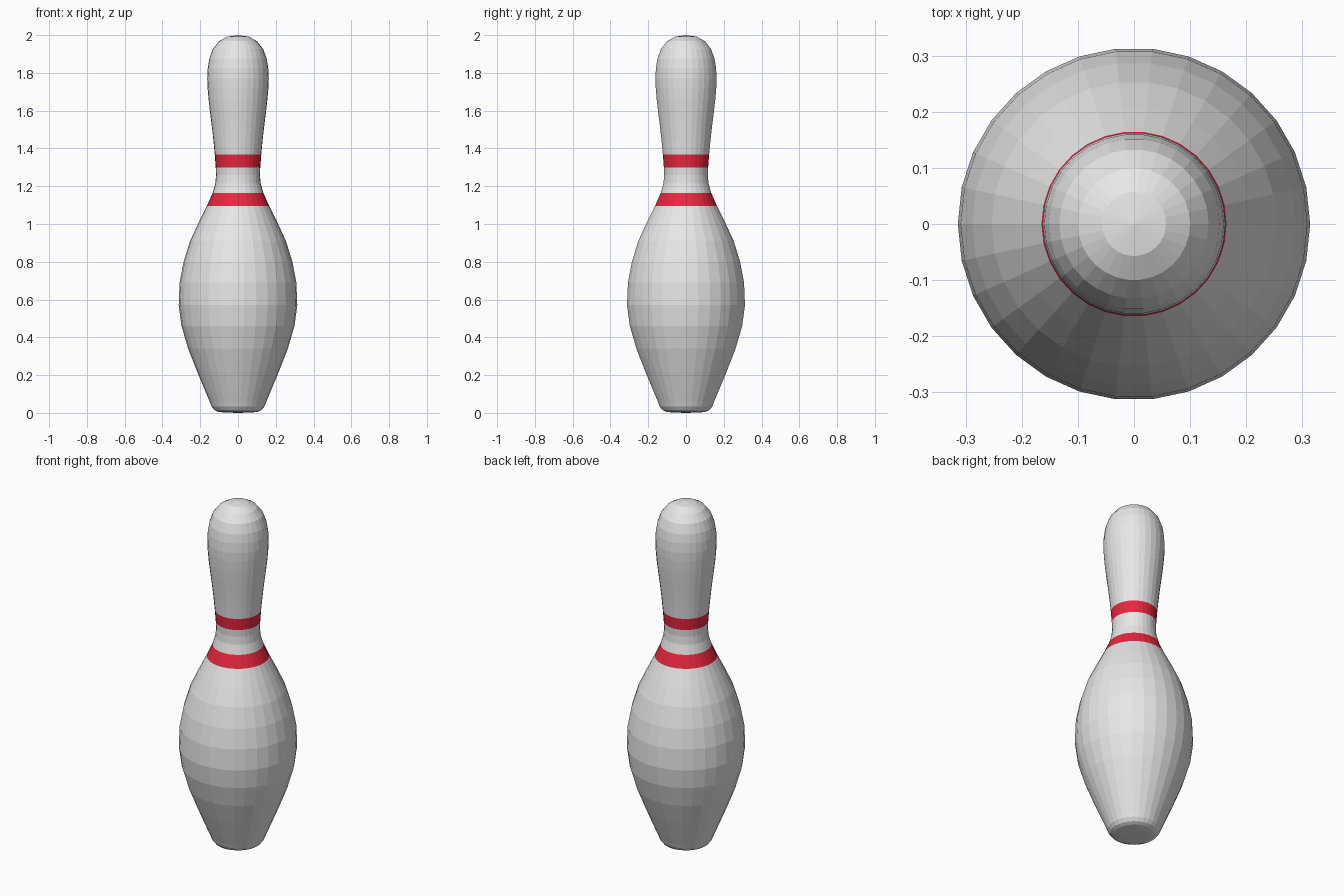
import bpy, bmesh, math

if "Cube" in bpy.data.objects:
    bpy.data.objects.remove(bpy.data.objects["Cube"])

SIDES = 30

# Half-silhouette as (radius, height), base to crown
profile = [
    (0.075, 0.002), (0.105, 0.006), (0.125, 0.015), (0.14, 0.034), (0.15, 0.06),
    (0.167, 0.10), (0.217, 0.22), (0.264, 0.34), (0.299, 0.46),
    (0.314, 0.57), (0.309, 0.69), (0.288, 0.80), (0.254, 0.91),
    (0.210, 1.005), (0.165, 1.095),
    (0.135, 1.163), (0.120, 1.215), (0.116, 1.26), (0.118, 1.30),
    (0.123, 1.367), (0.130, 1.44), (0.139, 1.52), (0.148, 1.59),
    (0.156, 1.66), (0.161, 1.72), (0.163, 1.77), (0.160, 1.825),
    (0.152, 1.875), (0.133, 1.927), (0.10, 1.968), (0.057, 1.992),
]
stripes = [(1.095, 1.163), (1.30, 1.367)]


def material(name, rgb):
    m = bpy.data.materials.new(name)
    m.diffuse_color = (*rgb, 1)
    m.use_nodes = True
    m.node_tree.nodes["Principled BSDF"].inputs["Base Color"].default_value = m.diffuse_color
    return m


# Lathed pin body, closed by a pole vertex at each end
bm = bmesh.new()
rings = []
for r, z in profile:
    rings.append([bm.verts.new((r * math.cos(2 * math.pi * i / SIDES),
                                r * math.sin(2 * math.pi * i / SIDES), z))
                  for i in range(SIDES)])
bottom = bm.verts.new((0, 0, 0))
top = bm.verts.new((0, 0, 2))
for i in range(SIDES):
    j = (i + 1) % SIDES
    for a, b in zip(rings, rings[1:]):
        bm.faces.new((a[i], a[j], b[j], b[i]))
    bm.faces.new((bottom, rings[0][j], rings[0][i]))
    bm.faces.new((top, rings[-1][i], rings[-1][j]))

# Red stripes chosen by height
for f in bm.faces:
    z = f.calc_center_median().z
    f.material_index = int(any(lo < z < hi for lo, hi in stripes))

mesh = bpy.data.meshes.new("bowling_pin")
bm.to_mesh(mesh)
bm.free()
mesh.materials.append(material("white_coating", (0.8, 0.8, 0.8)))
mesh.materials.append(material("red_stripe", (0.8, 0.02, 0.05)))
bpy.context.collection.objects.link(bpy.data.objects.new("bowling_pin", mesh))
